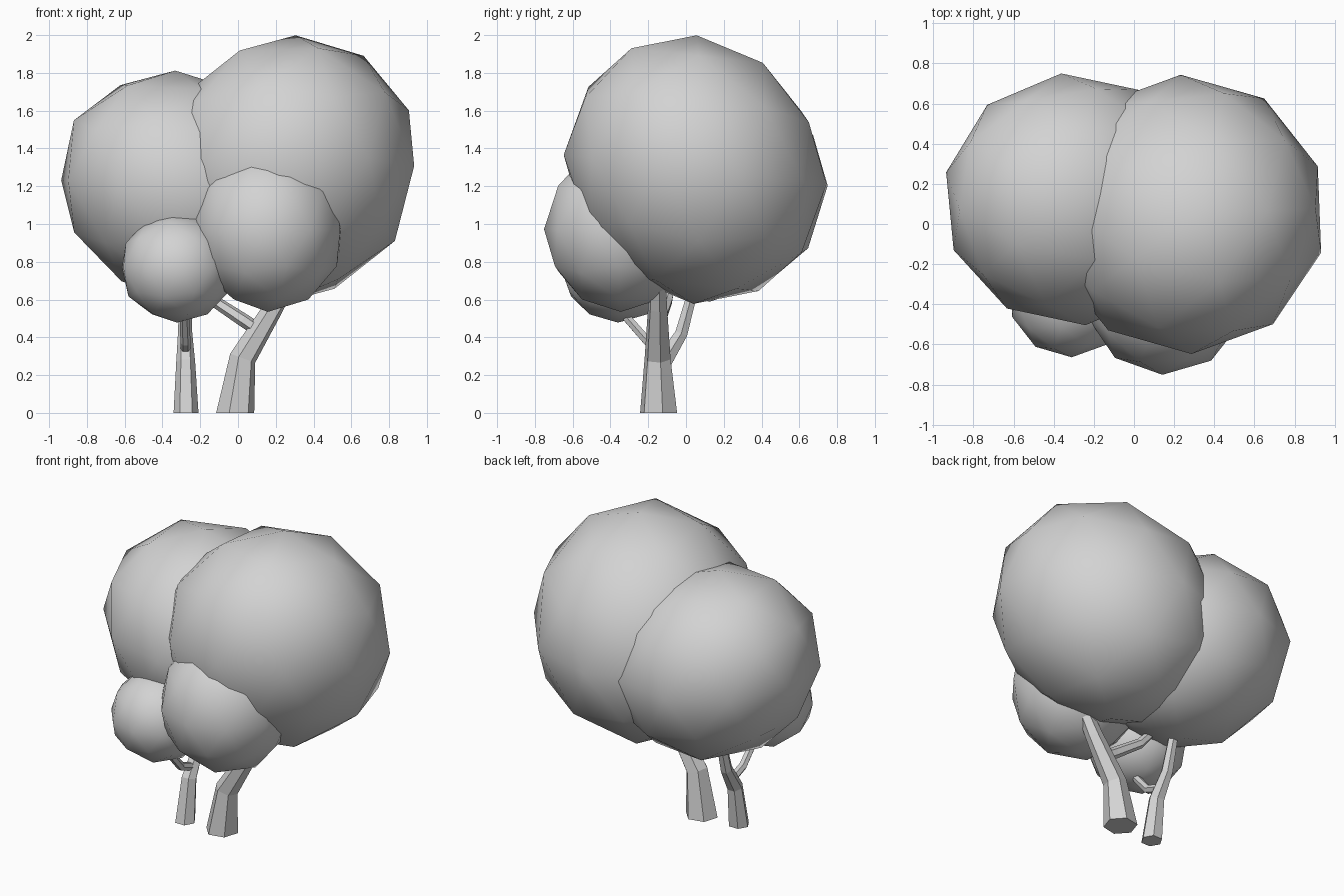
import bpy, bmesh, math
from mathutils import Euler, Matrix, Vector

cube = bpy.data.objects.get("Cube")
if cube:
    bpy.data.objects.remove(cube, do_unlink=True)

# One plain grey for the whole model
grey = bpy.data.materials.new("plain_grey")
grey.use_nodes = True
grey.diffuse_color = (0.65, 0.65, 0.65, 1)
grey.node_tree.nodes["Principled BSDF"].inputs["Base Color"].default_value = (0.65, 0.65, 0.65, 1)


def add_part(name, bm):
    mesh = bpy.data.meshes.new(name)
    bm.to_mesh(mesh)
    bm.free()
    mesh.materials.append(grey)
    bpy.context.collection.objects.link(bpy.data.objects.new(name, mesh))


def crown(name, centre, radii, angles, lean=(0, 0)):
    """Smooth low-poly leaf ball; lean bulges it diagonally in xz and yz."""
    bulge = Matrix(((1, 0, lean[0]), (0, 1, lean[1]), (lean[0], lean[1], 1))).to_4x4()
    turn = Euler([math.radians(a) for a in angles]).to_matrix().to_4x4()
    shape = Matrix.Translation(centre) @ bulge @ turn @ Matrix.Diagonal((*radii, 1))
    bm = bmesh.new()
    bmesh.ops.create_icosphere(bm, subdivisions=2, radius=1, matrix=shape)
    for face in bm.faces:
        face.smooth = True
    add_part(name, bm)


def limb(name, path, turn=0, sides=6):
    """Tapering flat-sided tube through (x, y, z, radius) stations."""
    bm = bmesh.new()
    points = [Vector(p[:3]) for p in path]
    up = Vector((0, 0, 1))
    rings = []
    for i, point in enumerate(points):
        before, after = points[max(i - 1, 0)], points[min(i + 1, len(points) - 1)]
        tangent = up if point.z == 0 else after - before
        frame = up.rotation_difference(tangent)
        ring = []
        for k in range(sides):
            a = math.tau * k / sides + math.radians(turn)
            offset = Vector((math.cos(a), math.sin(a), 0)) * path[i][3]
            ring.append(bm.verts.new(point + frame @ offset))
        rings.append(ring)
    for low, high in zip(rings, rings[1:]):
        for k in range(sides):
            n = (k + 1) % sides
            bm.faces.new((low[k], low[n], high[n], high[k]))
    bm.faces.new(rings[0][::-1])
    bm.faces.new(rings[-1])
    bmesh.ops.recalc_face_normals(bm, faces=bm.faces)
    add_part(name, bm)


# Leaf balls
crown("large_crown", (0.26, 0.048, 1.288), (0.7, 0.695, 0.714), (-3.5, 2, 2), (0.03, -0.05))
crown("tall_crown", (-0.302, 0.123, 1.2), (0.65, 0.63, 0.612), (0, 0, 5.5), (-0.05, 0))
crown("middle_crown", (0.158, -0.345, 0.972), (0.41, 0.405, 0.437), (0, 0, 34))
crown("small_crown", (-0.322, -0.36, 0.77), (0.303, 0.305, 0.292), (0, 0, 38))

# Thick trunk and its side branch
limb("large_trunk", [(-0.015, -0.145, 0, 0.103), (0.025, -0.15, 0.29, 0.072),
                     (0.19, -0.15, 0.56, 0.053), (0.29, -0.15, 0.74, 0.042)], 12)
limb("large_branch", [(0.12, -0.15, 0.43, 0.036), (0.03, -0.14, 0.49, 0.036),
                      (-0.13, -0.1, 0.595, 0.031), (-0.2, -0.08, 0.68, 0.025)])

# Thin trunk and its forward branch
limb("thin_trunk", [(-0.275, -0.162, 0, 0.066), (-0.277, -0.118, 0.27, 0.05),
                    (-0.28, -0.025, 0.42, 0.038), (-0.28, 0.03, 0.62, 0.031),
                    (-0.28, 0.06, 0.75, 0.025)])
limb("thin_branch", [(-0.278, -0.08, 0.33, 0.028), (-0.278, -0.2, 0.375, 0.027),
                     (-0.283, -0.31, 0.5, 0.025), (-0.29, -0.36, 0.58, 0.02)])
